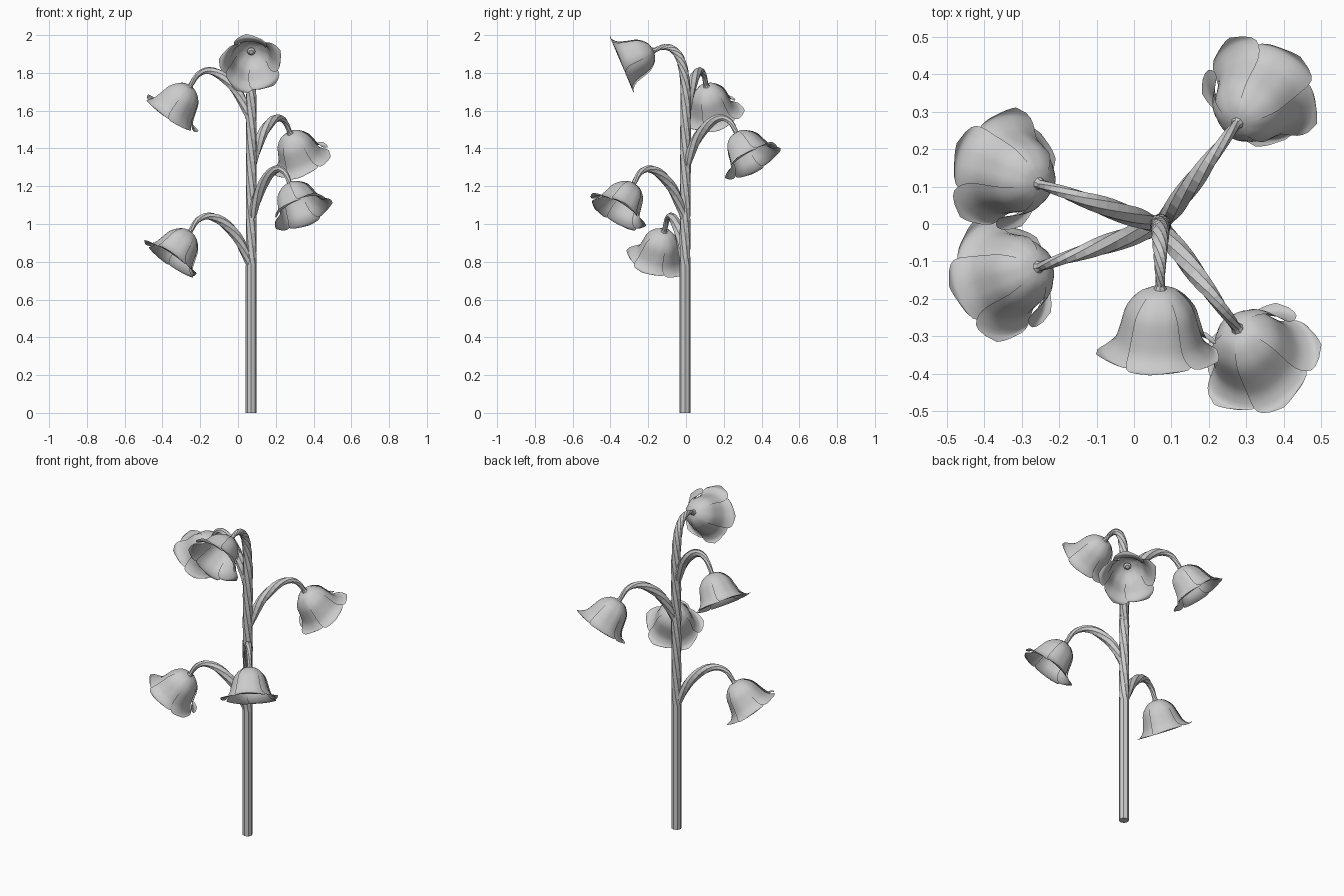
import bpy, math
from mathutils import Vector, Matrix

if "Cube" in bpy.data.objects:
    bpy.data.objects.remove(bpy.data.objects["Cube"])

STEM = Vector((0.07, -0.005, 0))


def add_mesh(name, verts, faces, smooth):
    me = bpy.data.meshes.new(name)
    me.from_pydata(verts, [], faces)
    me.polygons.foreach_set("use_smooth", [smooth] * len(me.polygons))
    ob = bpy.data.objects.new(name, me)
    bpy.context.collection.objects.link(ob)
    return ob


def catmull(pts, steps):
    """Smooth a short list of tuples by Catmull-Rom interpolation."""
    p = [Vector(q) for q in pts]
    p = [2 * p[0] - p[1]] + p + [2 * p[-1] - p[-2]]
    out = []
    for i in range(1, len(p) - 2):
        a, b, c, d = p[i - 1:i + 3]
        for k in range(steps):
            t = k / steps
            out.append(0.5 * (2 * b + (c - a) * t + (2 * a - 5 * b + 4 * c - d) * t * t
                              + (3 * b - a - 3 * c + d) * t ** 3))
    return out + [p[-2]]


def tube(name, path, radii, side, n, twists):
    """Faceted tube along a planar path; side is the path plane's normal."""
    verts, faces = [], []
    m = len(path)
    for i, p in enumerate(path):
        tan = (path[min(i + 1, m - 1)] - path[max(i - 1, 0)]).normalized()
        up = side.cross(tan).normalized()
        for k in range(n):
            a = 2 * math.pi * k / n + twists[i]
            verts.append(p + radii[i] * (math.cos(a) * side + math.sin(a) * up))
    for i in range(m - 1):
        for k in range(n):
            k2 = (k + 1) % n
            faces.append((i * n + k, i * n + k2, (i + 1) * n + k2, (i + 1) * n + k))
    faces += [tuple(range(n))[::-1], tuple(range((m - 1) * n, m * n))]
    return add_mesh(name, verts, faces, False)


# Petal profile: (radius from the flower axis, distance along the axis)
PROFILE = catmull([(0.010, 0.0), (0.05, 0.013), (0.088, 0.055), (0.105, 0.11),
                   (0.12, 0.155), (0.148, 0.183), (0.165, 0.18)], 3)


def flower(name, base, axis, out):
    """Five overlapping, flared petals hanging from base."""
    z = axis.normalized()
    y = z.cross(out).normalized()
    x = y.cross(z)                       # up and outward
    verts, faces = [], []
    cols, rows = 11, len(PROFILE)
    for petal in range(5):
        start = len(verts)
        for i, (r, t) in enumerate(PROFILE):
            v = i / (rows - 1)
            e = max(0, (v - 0.5) / 0.5)
            width = math.radians(44) * max(0.22, math.sqrt(max(0, 1 - e ** 2.6)))
            for j in range(cols):
                u = 2 * j / (cols - 1) - 1
                a = 2 * math.pi * petal / 5 + u * width
                rr = r * (1 + 0.05 * u) - 0.004 * (1 - abs(u)) ** 3 * math.sin(math.pi * v)
                verts.append(base + z * t + rr * (math.cos(a) * x + math.sin(a) * y))
        for i in range(rows - 1):
            for j in range(cols - 1):
                q = start + i * cols + j
                faces.append((q, q + 1, q + cols + 1, q + cols))
    add_mesh(name + "_petals", verts, faces, True)
    # Small cup where the petals meet the stalk
    path = [base - z * 0.01, base + z * 0.012, base + z * 0.02]
    tube(name + "_cup", path, [0.012, 0.022, 0.012], x, 8, [0] * 3)


# Main stem: straight below, twisted above, nodding at the top
low = [STEM + Vector((0, 0, h)) for h in (0, 0.4, 0.78)]
high = catmull([(0.07, -0.005, 0.82), (0.07, -0.004, 1.15), (0.07, -0.003, 1.45),
                (0.07, -0.003, 1.72), (0.07, -0.025, 1.86), (0.07, -0.07, 1.925),
                (0.07, -0.125, 1.936), (0.07, -0.175, 1.915)], 5)
path = low + high
radii = [0.029] * 3
for p in high:
    radii.append(0.029 if p.z < 1.72 and p.y > -0.01 else max(0.013, 0.027 + p.y * 0.1))
twists = [0, 0, 0] + [0.28 * (i + 1) for i in range(len(high))]
tube("main_stem", path, radii, Vector((1, 0, 0)), 8, twists)
flower("top_flower", Vector((0.07, -0.172, 1.918)), Vector((0, -0.92, -0.39)), Vector((0, -1, 0)))

# Side branches: (name, horizontal direction, base height)
BRANCHES = [("upper_left", (-0.945, 0.33), 1.55), ("upper_right", (0.6, 0.8), 1.30),
            ("lower_right", (0.6, -0.8), 1.03), ("lower_left", (-0.945, -0.32), 0.78)]
ARCH = [(0.0, -0.02), (0.03, 0.06), (0.085, 0.16), (0.165, 0.235), (0.24, 0.262),
        (0.30, 0.24), (0.342, 0.18)]
BRANCH_R = [(0.018, 0), (0.024, 0), (0.028, 0), (0.026, 0), (0.019, 0), (0.015, 0), (0.013, 0)]
for name, d, h in BRANCHES:
    out = Vector((d[0], d[1], 0)).normalized()
    side = out.cross(Vector((0, 0, 1)))
    path = [STEM + out * r + Vector((0, 0, h + dz)) for r, dz in catmull(ARCH, 3)]
    rad = [r[0] for r in catmull(BRANCH_R, 3)]
    tube(name + "_branch", path, rad, side, 7, [0.2 * i for i in range(len(path))])
    flower(name + "_flower", path[-1], out * 0.59 - Vector((0, 0, 0.81)), out)
